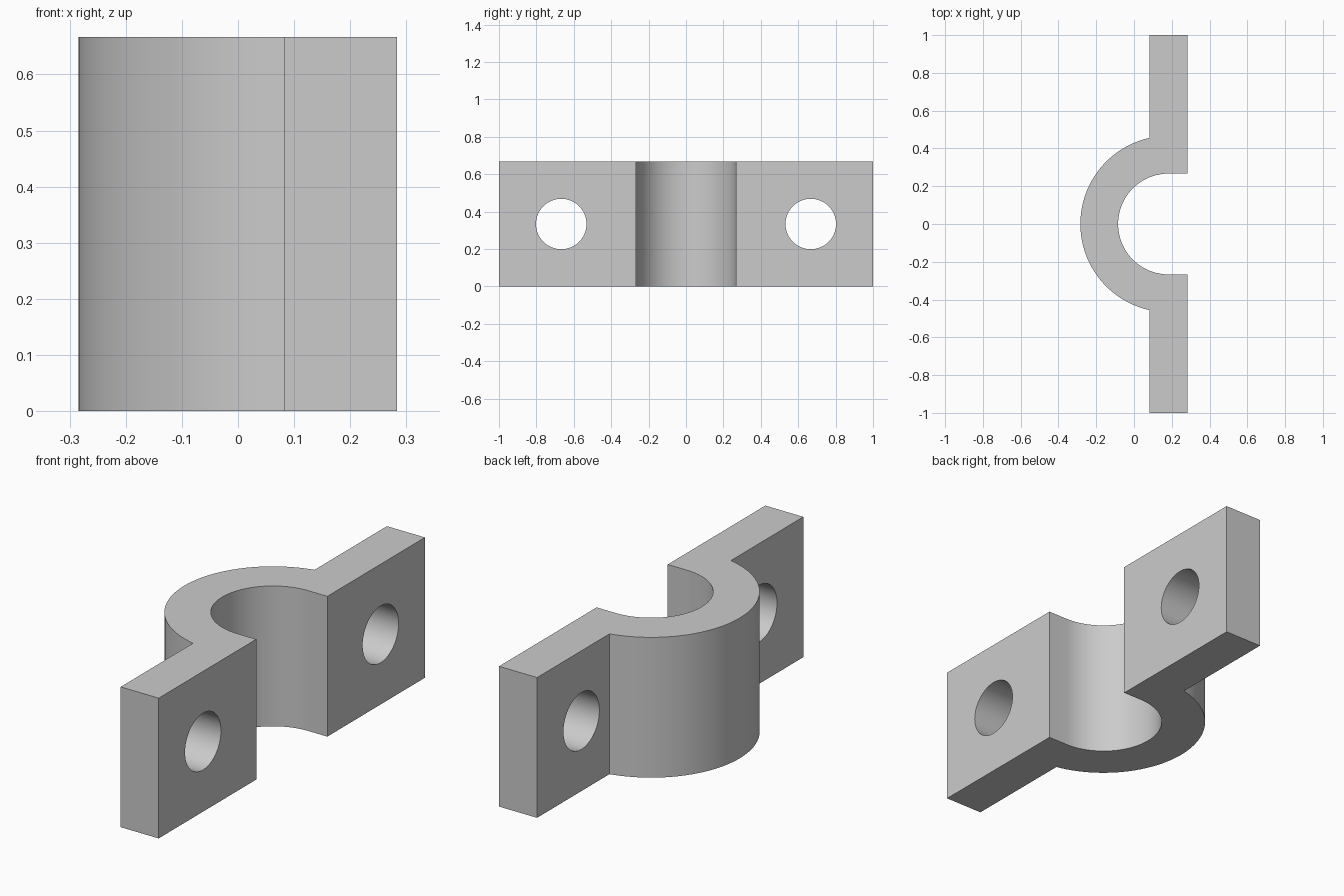
import bpy, bmesh
from math import sin, cos, pi, acos, radians
from mathutils import Vector, Matrix

cube = bpy.data.objects.get("Cube")
if cube:
    bpy.data.objects.remove(cube, do_unlink=True)

HEIGHT = 0.667
THICK = 0.2                  # wall and flange thickness
FACE = 0.283                 # mating face of the flanges
AXIS = 0.183                 # centre of the pipe seat
R_IN, R_OUT = 0.267, 0.467
HOLE_Y, HOLE_R = 0.667, 0.135

# Plain grey metal
grey = bpy.data.materials.new("grey metal")
grey.use_nodes = True
colour = (0.6, 0.6, 0.6, 1)
grey.diffuse_color = colour
grey.node_tree.nodes["Principled BSDF"].inputs["Base Color"].default_value = colour


def arc(radius, start, end, steps):
    """Points on a circle about the seat axis."""
    angles = [start + (end - start) * i / steps for i in range(steps + 1)]
    return [(AXIS + radius * cos(a), radius * sin(a)) for a in angles]


def new_object(name, bm):
    mesh = bpy.data.meshes.new(name)
    bmesh.ops.recalc_face_normals(bm, faces=bm.faces)
    bm.to_mesh(mesh)
    bm.free()
    mesh.materials.append(grey)
    obj = bpy.data.objects.new(name, mesh)
    bpy.context.collection.objects.link(obj)
    return obj


# Half-round saddle with two flanges: one outline pulled upwards
meet = acos((FACE - THICK - AXIS) / R_OUT)
outline = [(FACE, R_IN), (FACE, 1), (FACE - THICK, 1)]
outline += arc(R_OUT, meet, 2 * pi - meet, 48)
outline += [(FACE - THICK, -1), (FACE, -1), (FACE, -R_IN)]
outline += arc(R_IN, 1.5 * pi, 0.5 * pi, 48)

bm = bmesh.new()
base = bm.faces.new([bm.verts.new((x, y, 0)) for x, y in outline])
top = bmesh.ops.extrude_face_region(bm, geom=[base], use_keep_orig=True)
bmesh.ops.translate(bm, vec=Vector((0, 0, HEIGHT)),
                    verts=[v for v in top["geom"] if isinstance(v, bmesh.types.BMVert)])
clamp = new_object("pipe_clamp_half", bm)
bpy.context.view_layer.objects.active = clamp
clamp.select_set(True)

# Bolt hole through each flange
for side in (-1, 1):
    bm = bmesh.new()
    place = Matrix.Translation((AXIS, side * HOLE_Y, HEIGHT / 2)) @ Matrix.Rotation(pi / 2, 4, "Y")
    bmesh.ops.create_cone(bm, cap_ends=True, segments=64, radius1=HOLE_R,
                          radius2=HOLE_R, depth=2 * THICK, matrix=place)
    cutter = new_object("bolt_hole_cutter", bm)
    cutter.hide_render = True
    cut = clamp.modifiers.new("bolt hole", "BOOLEAN")
    cut.operation = "DIFFERENCE"
    cut.solver = "EXACT"
    cut.object = cutter
    bpy.ops.object.modifier_apply(modifier=cut.name)
    bpy.data.objects.remove(cutter, do_unlink=True)

bpy.ops.object.shade_smooth_by_angle(angle=radians(30))
